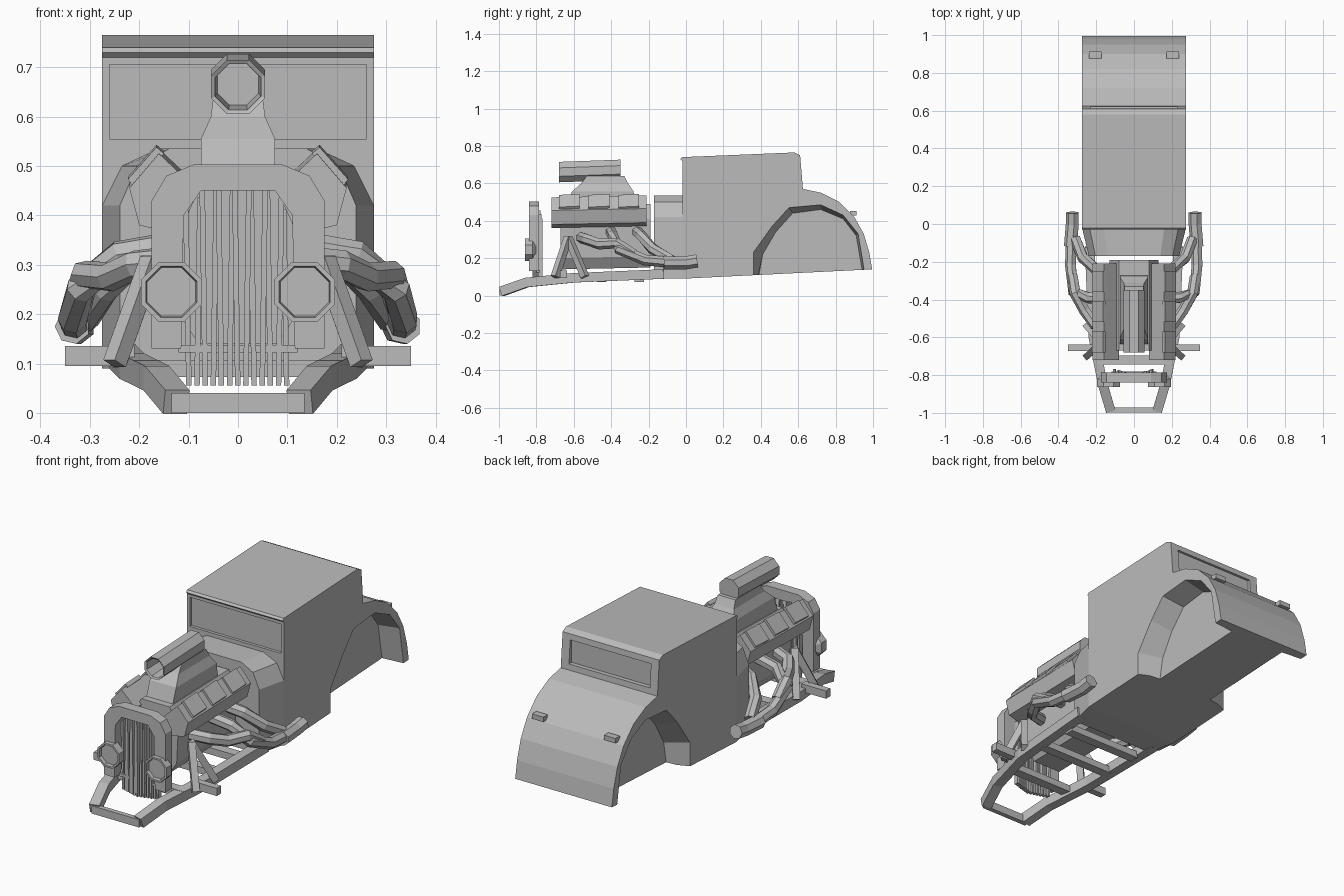
import bpy, bmesh, math
from mathutils import Vector

cube = bpy.data.objects.get("Cube")
if cube:
    bpy.data.objects.remove(cube, do_unlink=True)

GREY = bpy.data.materials.new("plain_grey")
GREY.use_nodes = True
colour = (0.5, 0.5, 0.5, 1)
GREY.diffuse_color = colour
GREY.node_tree.nodes["Principled BSDF"].inputs["Base Color"].default_value = colour


def loft(name, loops):
    """Skin a list of equal-length point loops and cap both ends."""
    bm = bmesh.new()
    rings = [[bm.verts.new(p) for p in loop] for loop in loops]
    count = len(rings[0])
    for a, b in zip(rings, rings[1:]):
        for i in range(count):
            j = (i + 1) % count
            bm.faces.new((a[i], a[j], b[j], b[i]))
    bm.faces.new(rings[0])
    bm.faces.new(rings[-1])
    bmesh.ops.recalc_face_normals(bm, faces=bm.faces)
    mesh = bpy.data.meshes.new(name)
    bm.to_mesh(mesh)
    bm.free()
    mesh.materials.append(GREY)
    obj = bpy.data.objects.new(name, mesh)
    bpy.context.collection.objects.link(obj)
    return obj


def along_y(name, section, front, back, lift=0):
    """Extrude an (x, z) section along y, raising the back end by lift."""
    return loft(name, [[(x, front, z) for x, z in section],
                       [(x, back, z + lift) for x, z in section]])


def box(name, centre, size):
    cx, cy, cz = centre
    w, d, h = (s / 2 for s in size)
    section = [(cx - w, cz - h), (cx + w, cz - h), (cx + w, cz + h), (cx - w, cz + h)]
    return along_y(name, section, cy - d, cy + d)


def tube(name, path, radius, sides=7):
    """Sweep a regular polygon along a path; four sides make a beam."""
    path = [Vector(p) for p in path]
    loops = []
    for i, p in enumerate(path):
        ahead = path[min(i + 1, len(path) - 1)]
        behind = path[max(i - 1, 0)]
        t = (ahead - behind).normalized()
        side = t.cross(Vector((0, 0, 1))).normalized()
        up = side.cross(t)
        turns = [2 * math.pi * (k + 0.5) / sides for k in range(sides)]
        loops.append([p + radius * (side * math.cos(a) + up * math.sin(a)) for a in turns])
    return loft(name, loops)


def mirrored(half):
    return half + [(-x, z) for x, z in reversed(half)]


def flip(points, s):
    return [(x * s, y, z) for x, y, z in points]


def octagon(cx, y, cz, r, turn=0.5):
    turns = [math.pi * (k + turn) / 4 for k in range(8)]
    return [(cx + r * math.cos(a), y, cz + r * math.sin(a)) for a in turns]


def cut(target, cutter):
    cutter.hide_render = True
    cutter.hide_set(True)
    mod = target.modifiers.new(cutter.name, "BOOLEAN")
    mod.operation = "DIFFERENCE"
    mod.solver = "EXACT"
    mod.object = cutter


def bake(obj):
    """Apply the cuts and drop the cutters."""
    cutters = [m.object for m in obj.modifiers]
    graph = bpy.context.evaluated_depsgraph_get()
    mesh = bpy.data.meshes.new_from_object(obj.evaluated_get(graph))
    obj.modifiers.clear()
    obj.data = mesh
    for c in cutters:
        bpy.data.objects.remove(c, do_unlink=True)


# Cabin and trunk from one side profile
HALF = 0.275
profile = [(-0.02, 0.09), (-0.02, 0.72), (-0.03, 0.73), (-0.02, 0.74), (0.58, 0.765), (0.61, 0.75),
           (0.625, 0.57), (0.72, 0.55), (0.82, 0.5), (0.9, 0.42), (0.95, 0.33),
           (0.98, 0.23), (0.995, 0.14)]
body = loft("cabin_body", [[(x, y, z) for y, z in profile] for x in (-HALF, HALF)])

# Wheel arches narrowing inward
outer = [(0.36, 0), (0.36, 0.23), (0.46, 0.37), (0.55, 0.47), (0.72, 0.485), (0.84, 0.43),
         (0.92, 0.33), (0.975, 0)]
inner = [(0.37, 0), (0.41, 0.22), (0.48, 0.34), (0.57, 0.44), (0.72, 0.46), (0.84, 0.41),
         (0.91, 0.32), (0.965, 0)]
for s in (1, -1):
    cut(body, loft("arch_cutter", [[(s * 0.4, y, z) for y, z in outer],
                                   [(s * HALF, y, z) for y, z in outer],
                                   [(s * 0.16, y, z) for y, z in inner]]))
# Recessed front and rear windows
cut(body, box("windshield_cutter", (0, -0.03, 0.63), (0.52, 0.05, 0.15)))
cut(body, box("rear_window_cutter", (0, 0.63, 0.66), (0.46, 0.06, 0.12)))
bake(body)

# Cowl tapering toward the engine
cowl_back = mirrored([(HALF, 0.09), (HALF, 0.42), (0.235, 0.5), (0.16, 0.535)])
loft("cowl", [[(x * 0.87, -0.17, z) for x, z in cowl_back],
              [(x, -0.02, z) for x, z in cowl_back]])

# Engine block and sump
along_y("engine_block", mirrored([(0.08, 0.14), (0.12, 0.2), (0.13, 0.4), (0.08, 0.48)]), -0.67, -0.19, 0.01)

# Blower stack
loft("blower", [[(x * w, y, z) for x, y in ((-1, a), (1, a), (1, b), (-1, b))]
                for w, a, b, z in ((0.075, -0.64, -0.27, 0.47), (0.075, -0.61, -0.28, 0.555),
                                   (0.055, -0.56, -0.31, 0.6), (0.05, -0.53, -0.33, 0.64))])
# Air scoop with an open mouth
loft("air_scoop", [octagon(0, -0.56, 0.665, 0.045), octagon(0, -0.675, 0.66, 0.05),
                   octagon(0, -0.68, 0.66, 0.059), octagon(0, -0.35, 0.672, 0.059)])

# Radiator shell, open below
shell = [(0.175, 0.13), (0.175, 0.43), (0.145, 0.48), (0.09, 0.503)]
hole = [(0.075, 0.45), (0.11, 0.4), (0.115, 0.13)]
arch = shell + [(-x, z) for x, z in reversed(shell)]
arch += [(-x, z) for x, z in reversed(hole)] + hole
along_y("radiator_shell", arch, -0.84, -0.785)

# Grille slats set in a shallow V
for i in range(13):
    x = (i - 6) * 0.0165
    depth = -0.81 + abs(x) * 0.3
    top = 0.455 - max(0, abs(x) - 0.07) * 1.5
    tilt = 0.006 * (1 if i % 2 else -1)
    slat = [(x - 0.006, 0.055), (x + 0.005, 0.055), (x + 0.005 + tilt, top), (x - 0.006 + tilt, top)]
    along_y("grille_slat", slat, depth - 0.012, depth + 0.012)
box("grille_base", (0, -0.79, 0.13), (0.24, 0.02, 0.015))

# Frame cross members
box("front_crossbar", (0, -0.985, 0.02), (0.27, 0.025, 0.04))
for y in (-0.72, -0.45, -0.25):
    box("cross_member", (0, y, 0.09), (0.42, 0.05, 0.035))

# Paired parts
for s in (1, -1):
    side = "left" if s > 0 else "right"
    tube(side + "_frame_rail", flip([(0.125, -0.985, 0.022), (0.165, -0.85, 0.07),
                                     (0.215, -0.6, 0.095), (0.235, -0.12, 0.115)], s), 0.036, 4)

    # Valve cover with raised caps
    bank = [(s * x, z) for x, z in ((0.08, 0.45), (0.16, 0.525), (0.22, 0.455), (0.2, 0.38), (0.12, 0.36))]
    along_y(side + "_cylinder_head", bank, -0.72, -0.21, 0.01)
    cap = [(s * x, z) for x, z in ((0.15, 0.525), (0.165, 0.538), (0.223, 0.473), (0.21, 0.455))]
    for k in range(3):
        y = -0.68 + k * 0.16
        along_y(side + "_valve_cap", cap, y, y + 0.11, 0.005)

    # Axle stub and its two-legged strut
    box(side + "_axle_stub", (s * 0.28, -0.655, 0.115), (0.14, 0.035, 0.04))
    for y in (-0.7, -0.54):
        tube(side + "_strut", flip([(0.25, y, 0.1), (0.175, -0.63, 0.31)], s), 0.024, 4)

    # Headlight with a recessed lens
    cx = s * 0.135
    loft(side + "_headlight", [octagon(cx, -0.845, 0.245, 0.053), octagon(cx, -0.862, 0.245, 0.056),
                               octagon(cx, -0.862, 0.245, 0.066), octagon(cx, -0.82, 0.245, 0.066),
                               octagon(cx, -0.795, 0.245, 0.035)])

    # Exhaust headers merging into one collector
    headers = {
        "rear": [(0.12, -0.26, 0.34), (0.2, -0.24, 0.32), (0.27, -0.18, 0.25), (0.31, -0.08, 0.19)],
        "middle": [(0.12, -0.4, 0.34), (0.24, -0.39, 0.32), (0.32, -0.36, 0.25), (0.335, -0.22, 0.19),
                   (0.33, -0.06, 0.175)],
        "front": [(0.12, -0.56, 0.31), (0.21, -0.53, 0.3), (0.26, -0.46, 0.275), (0.31, -0.37, 0.28),
                  (0.325, -0.28, 0.22)],
    }
    for place, path in headers.items():
        tube(f"{side}_{place}_header", flip(path, s), 0.03)
    collector = flip([(0.335, -0.12, 0.175), (0.325, 0, 0.175), (0.325, 0.06, 0.185)], s)
    tube(side + "_exhaust_collector", collector, 0.036)

    # Tail light
    box(side + "_tail_light", (s * 0.205, 0.895, 0.44), (0.065, 0.035, 0.025))
